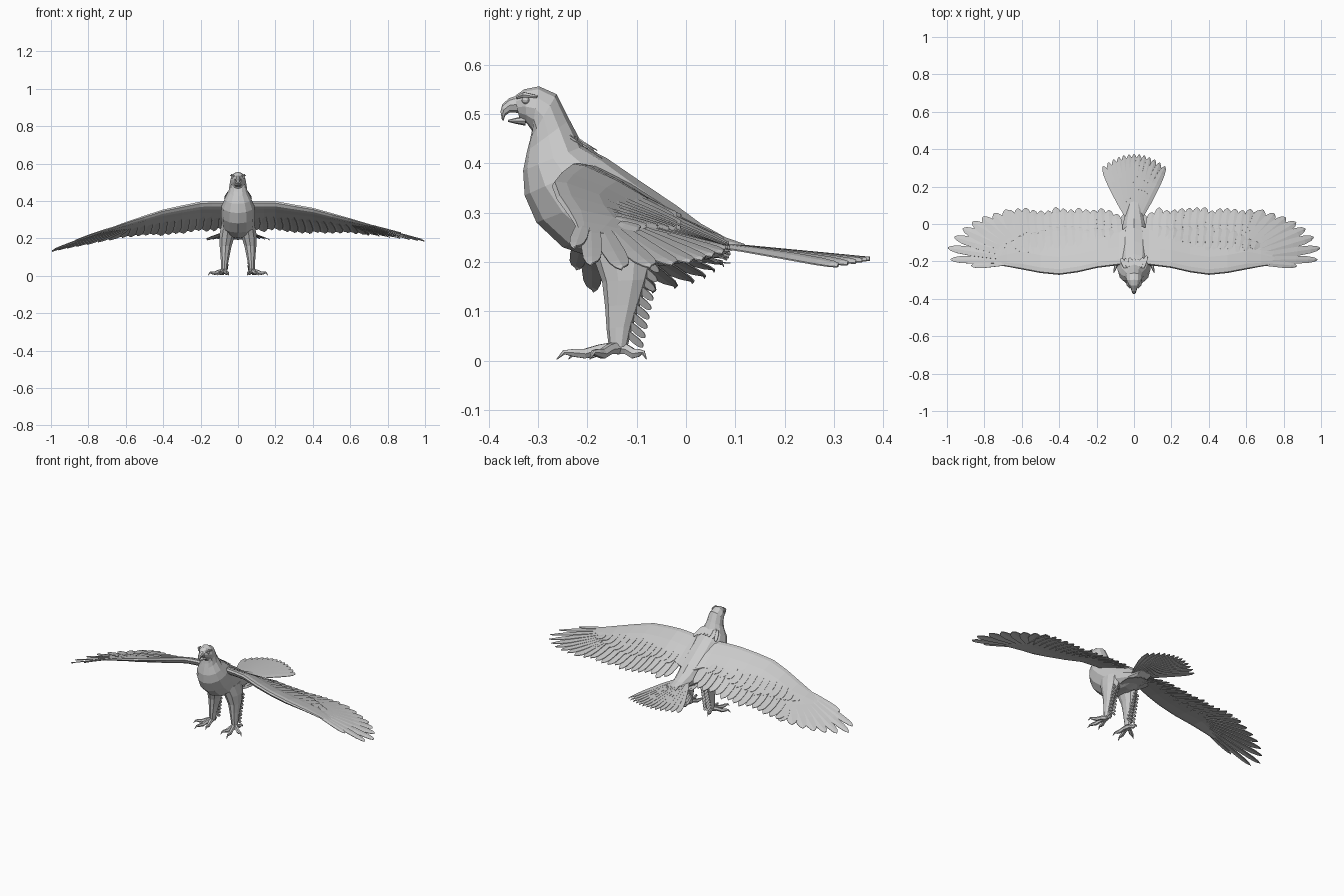
import bpy, bmesh, math, random
from mathutils import Vector

if "Cube" in bpy.data.objects:
    bpy.data.objects.remove(bpy.data.objects["Cube"])

random.seed(4)


def finish(name, bm, thickness=0):
    bmesh.ops.recalc_face_normals(bm, faces=bm.faces[:])
    me = bpy.data.meshes.new(name)
    bm.to_mesh(me)
    bm.free()
    ob = bpy.data.objects.new(name, me)
    bpy.context.collection.objects.link(ob)
    if thickness:
        mod = ob.modifiers.new("thickness", 'SOLIDIFY')
        mod.thickness = thickness
        mod.offset = 0
    return ob


def loft(bm, rings):
    rows = [[bm.verts.new(p) for p in r] for r in rings]
    n = len(rows[0])
    for a, b in zip(rows, rows[1:]):
        for i in range(n):
            j = (i + 1) % n
            bm.faces.new((a[i], a[j], b[j], b[i]))
    bm.faces.new(rows[0])
    bm.faces.new(rows[-1])


def ring(y0, z0, y1, z1, w, cx=0, n=12):
    """Ellipse between a front/bottom and a back/top point, half-width w."""
    a, b = Vector((cx, y0, z0)), Vector((cx, y1, z1))
    c, h = (a + b) / 2, (b - a) / 2
    return [c + h * math.cos(t) + Vector((w * math.sin(t), 0, 0))
            for t in (2 * math.pi * i / n for i in range(n))]


def tube(bm, pts, radii, n=6):
    pts = [Vector(p) for p in pts]
    rings = []
    for i, p in enumerate(pts):
        d = (pts[min(i + 1, len(pts) - 1)] - pts[max(i - 1, 0)]).normalized()
        u = d.cross(Vector((0, 0, 1))).normalized()
        v = u.cross(d)
        rings.append([p + radii[i] * (u * math.cos(2 * math.pi * k / n) + v * math.sin(2 * math.pi * k / n))
                      for k in range(n)])
    loft(bm, rings)


def feather(bm, root, tip, width, side=None, zfun=None, tilt=0.003):
    """Flat pointed blade with a raised shaft, optionally draped on a surface."""
    root, tip = Vector(root), Vector(tip)
    d = tip - root
    side = Vector(side) if side else Vector((-d.y, d.x, 0)).normalized()
    rows = []
    for t, k in ((0, .6), (.3, .9), (.65, 1), (.85, .85), (.95, .55), (1, .12)):
        row = []
        for s in (-1, 0, 1):
            p = root.lerp(tip, t) + side * (s * k * width / 2)
            if zfun:
                p.z = zfun(p.x, p.y) + s * tilt + (.002 if s == 0 else 0)
            row.append(bm.verts.new(p))
        rows.append(row)
    for a, b in zip(rows, rows[1:]):
        for i in (0, 1):
            bm.faces.new((a[i], a[i + 1], b[i + 1], b[i]))


def interp(table, x):
    for (x0, v0), (x1, v1) in zip(table, table[1:]):
        if x <= x1:
            return v0 + (v1 - v0) * max(0, x - x0) / (x1 - x0)
    return table[-1][1]


# Body, neck and head in one skin
bm = bmesh.new()
loft(bm, [ring(*r) for r in (
    (-.338, .492, -.347, .536, .018), (-.322, .480, -.328, .550, .033),
    (-.312, .466, -.298, .556, .041), (-.316, .448, -.262, .540, .044),
    (-.322, .425, -.236, .488, .050), (-.330, .385, -.208, .435, .072),
    (-.327, .335, -.160, .410, .088), (-.303, .280, -.090, .362, .092),
    (-.250, .230, -.020, .315, .088), (-.170, .202, .030, .278, .074),
    (-.050, .192, .080, .250, .055), (.060, .208, .120, .236, .040))])
finish("body", bm)

# Hooked upper beak and open lower beak
bm = bmesh.new()
loft(bm, [ring(*r, n=8) for r in (
    (-.335, .502, -.340, .538, .019), (-.357, .503, -.358, .532, .013),
    (-.366, .497, -.372, .520, .009), (-.368, .492, -.376, .505, .005),
    (-.370, .486, -.373, .488, .001))])
finish("upper_beak", bm)
bm = bmesh.new()
loft(bm, [ring(*r, n=8) for r in (
    (-.325, .476, -.325, .496, .019), (-.345, .480, -.345, .492, .012),
    (-.361, .484, -.361, .488, .003))])
finish("lower_beak", bm)

# Eyes under brow ridges
for s in (1, -1):
    bpy.ops.mesh.primitive_uv_sphere_add(segments=10, ring_count=6, radius=.008,
                                         location=(s * .031, -.325, .528))
    bpy.context.object.name = "eye"
    bm = bmesh.new()
    tube(bm, [(s * .020, -.343, .533), (s * .033, -.328, .539), (s * .039, -.302, .535)], [.003, .006, .003])
    finish("brow", bm)

# Loose feathers at the nape
bm = bmesh.new()
for i in range(7):
    x = (i - 3) * .016
    feather(bm, (x, -.235, .462 - 5 * x * x), (x * 1.4, -.178 + random.uniform(-.01, .01), .428 - 8 * x * x),
            .022, (1, 0, 0))
finish("nape_feathers", bm, .002)

# Wing surface: leading edge line, its height, and the slope towards the back
LEAD = [(0, -.19), (.08, -.22), (.2, -.235), (.3, -.258), (.4, -.272), (.5, -.262), (.72, -.22), (1, -.2)]
HEIGHT = [(0, .39), (.1, .398), (.2, .395), (.4, .36), (.6, .305), (.8, .247), (1, .19)]
SLOPE = [(0, .55), (.1, .53), (.4, .37), (.6, .23), (.8, .16), (1, .06)]
TIPS = [(.69, .075), (.75, .055), (.81, .035), (.865, .01), (.915, -.025),
        (.96, -.07), (.995, -.128), (.98, -.19), (.87, -.224)]
ARM = [(0, -.006), (.02, .006), (.1, .013), (.32, .014), (.62, .005),
       (.62, .000), (.32, -.010), (.1, -.022), (.03, -.018)]


def wing_z(x, y):
    a = abs(x)
    z = interp(HEIGHT, a) - interp(SLOPE, a) * (y - interp(LEAD, a))
    return z - (.055 * a * a if x < 0 else 0)      # left wing droops a little more


for s, word in ((1, "right"), (-1, "left")):
    # Thick feathered arm
    bm = bmesh.new()
    rings = []
    for x in (.03, .08, .14, .2, .3, .4, .5, .6, .68, .74):
        y0 = interp(LEAD, x)
        chord = .30 if x < .6 else .30 - (x - .6) * 1.2
        thick = interp([(0, 1.2), (.2, 1.1), (.5, .8), (.74, .25)], x)
        jag = random.uniform(-.012, .012)
        row = []
        for t, dz in ARM:
            y = y0 + t * chord + (jag if t > .5 else 0)
            row.append(Vector((s * x, y, wing_z(s * x, y) + dz * thick)))
        rings.append(row)
    loft(bm, rings)
    finish(word + "_wing_arm", bm)

    # Flight feathers: secondaries, then fanned primaries
    bm = bmesh.new()
    for i in range(15):
        x = .085 + i * .0405
        tip_y = .077 + random.uniform(-.008, .014) - (.025 if i == 0 else 0)
        feather(bm, (s * x * .97, -.13, 0), (s * (x + .01), tip_y, 0), .058, zfun=wing_z)
    for i, (x, y) in enumerate(TIPS):
        f = i / 8
        feather(bm, (s * (.60 + .06 * f), -.10 - .105 * f, 0), (s * x, y, 0),
                .066 - .032 * f * f, zfun=wing_z)
    finish(word + "_flight_feathers", bm, .003)

    # Covert feathers overlapping the primaries
    bm = bmesh.new()
    for i in range(14):
        x = .12 + i * .04
        feather(bm, (s * x, interp(LEAD, x) + .1, 0),
                (s * (x + .015), -.02 - .07 * max(0, i - 9) / 4 + random.uniform(-.012, .012), 0), .055,
                zfun=lambda a, b: wing_z(a, b) + .006)
    finish(word + "_coverts", bm, .002)

# Fanned tail
bm = bmesh.new()


def tail_z(x, y):
    return .236 - .095 * (y - .06) - .7 * x * x


for i in range(13):
    a = (i - 6) / 6
    feather(bm, (a * .035, .04, 0), (a * .165, .373 - .065 * a * a, 0), .045, zfun=tail_z)
finish("tail", bm, .003)

# Short feathers under the tail base
bm = bmesh.new()
for i in range(7):
    a = (i - 3) / 3
    feather(bm, (a * .045, -.05, .205), (a * .055, .09 - .04 * a * a, .198), .035, (1, 0, 0))
finish("undertail_feathers", bm, .002)

# Legs, trailing leg feathers and feet
for s, word in ((1, "right"), (-1, "left")):
    bm = bmesh.new()
    loft(bm, [ring(y0, z, y1, z + .005, w, s * cx, 10) for y0, y1, z, w, cx in (
        (-.215, -.060, .275, .040, .050), (-.190, -.058, .215, .044, .058), (-.170, -.075, .160, .034, .066),
        (-.164, -.092, .110, .026, .069), (-.161, -.108, .065, .020, .072), (-.156, -.118, .025, .017, .074))])
    finish(word + "_leg", bm)

    bm = bmesh.new()
    for i in range(9):
        z = .215 - i * .019
        y = -.085 - i * .004
        for k in (-1, 1):
            feather(bm, (s * .068 + k * .012, y - .01, z), (s * .07 + k * .010, y + .030, z - .035), .02, (.5, .5, .5))
    finish(word + "_leg_feathers", bm, .002)

    bm = bmesh.new()
    ankle = Vector((s * .075, -.138, .026))
    for tx, ty in ((.160, -.195), (.108, -.262), (.050, -.238), (.088, -.080)):
        d = Vector((s * tx, ty, 0)) - Vector((ankle.x, ankle.y, 0))
        path = [ankle + d * t + Vector((0, 0, z - ankle.z)) for t, z in
                ((0, .026), (.3, .023), (.55, .014), (.72, .016), (.88, .017), (1, .003))]
        tube(bm, path, [.015, .011, .011, .009, .005, .001])
    finish(word + "_foot", bm)
